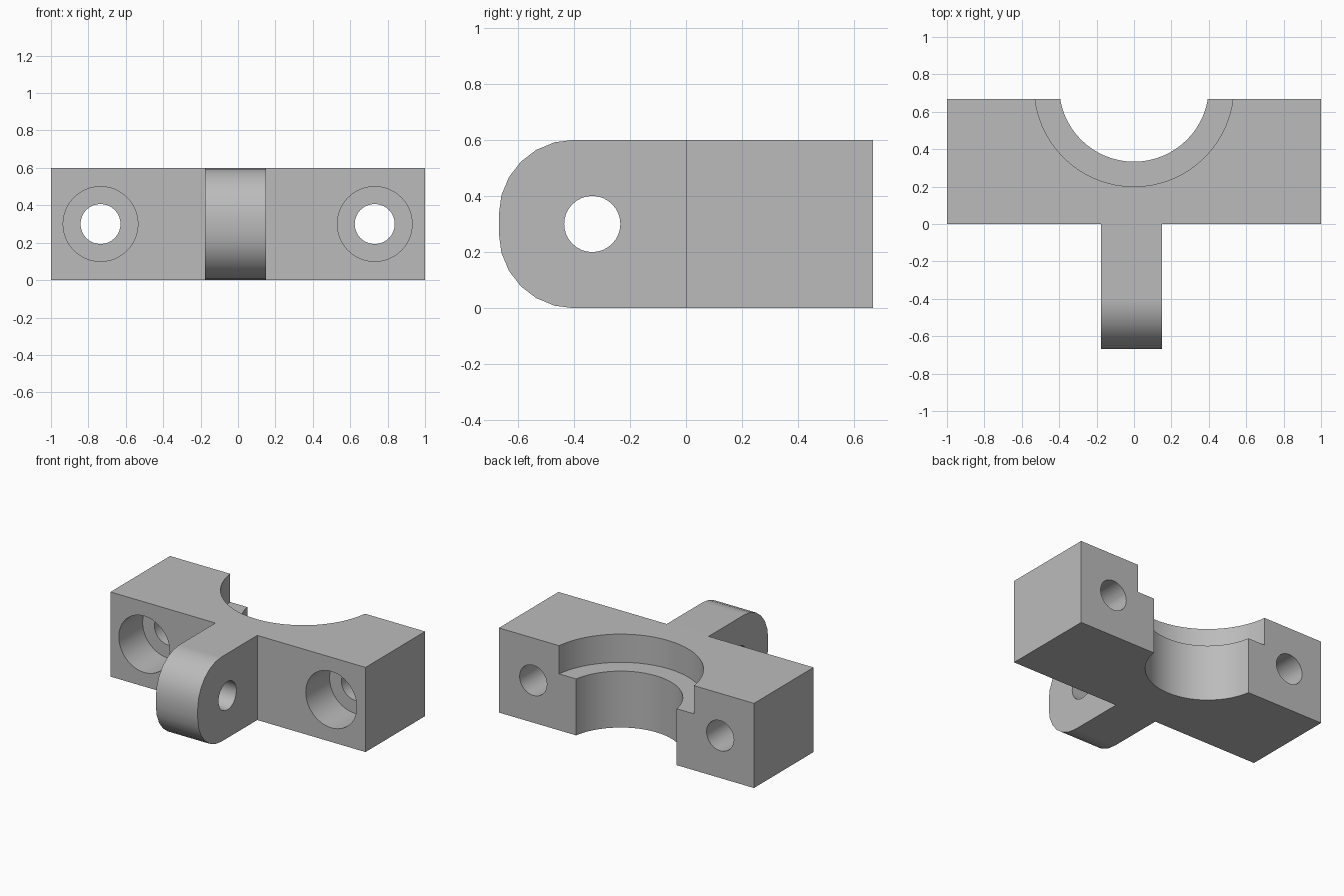
import bpy, bmesh, math
from mathutils import Matrix

if "Cube" in bpy.data.objects:
    bpy.data.objects.remove(bpy.data.objects["Cube"], do_unlink=True)

WIDTH, DEPTH, HEIGHT = 1.0, 0.667, 0.6      # half width, half depth, full height
TAB_L, TAB_R = -0.177, 0.151                # sides of the hinge tab
MID = HEIGHT / 2

grey = bpy.data.materials.new("plain_grey")
grey.use_nodes = True
colour = (0.5, 0.5, 0.5, 1)
grey.diffuse_color = colour
grey.node_tree.nodes["Principled BSDF"].inputs["Base Color"].default_value = colour


def make_object(name, bm):
    bmesh.ops.recalc_face_normals(bm, faces=bm.faces)
    mesh = bpy.data.meshes.new(name)
    bm.to_mesh(mesh)
    bm.free()
    mesh.materials.append(grey)
    obj = bpy.data.objects.new(name, mesh)
    bpy.context.collection.objects.link(obj)
    return obj


def cylinder(name, radius, start, end, axis, sides):
    """Cylinder running from start along the axis to the end coordinate."""
    i = "XYZ".index(axis)
    length = end - start[i]
    centre = list(start)
    centre[i] += length / 2
    turn = {"X": Matrix.Rotation(math.pi / 2, 4, "Y"),
            "Y": Matrix.Rotation(math.pi / 2, 4, "X"),
            "Z": Matrix.Identity(4)}[axis]
    bm = bmesh.new()
    bmesh.ops.create_cone(bm, cap_ends=True, segments=sides, radius1=radius,
                          radius2=radius, depth=length,
                          matrix=Matrix.Translation(centre) @ turn)
    return make_object(name, bm)


# T-shaped block: clamp half with a hinge tab at the front
bm = bmesh.new()
outline = [(-WIDTH, DEPTH), (-WIDTH, 0), (TAB_L, 0), (TAB_L, -DEPTH),
           (TAB_R, -DEPTH), (TAB_R, 0), (WIDTH, 0), (WIDTH, DEPTH)]
base = bm.faces.new([bm.verts.new((x, y, 0)) for x, y in outline])
top = bmesh.ops.extrude_face_region(bm, geom=[base])["geom"]
bmesh.ops.translate(bm, vec=(0, 0, HEIGHT),
                    verts=[v for v in top if isinstance(v, bmesh.types.BMVert)])

# Rounded nose of the tab
nose = [e for e in bm.edges
        if all(v.co.y < -DEPTH + 0.01 for v in e.verts)
        and abs(e.verts[0].co.z - e.verts[1].co.z) < 0.01]
bmesh.ops.bevel(bm, geom=nose, offset=0.267, segments=6, profile=0.5, affect="EDGES")
bracket = make_object("clamp_bracket", bm)

# Shaft bore with a wider step at the top, and the hinge pin hole
cutters = [
    cylinder("bore_cutter", 0.4, (0, 0.733, -0.1), 0.7, "Z", 64),
    cylinder("step_cutter", 0.533, (0, 0.733, 0.4), 0.7, "Z", 64),
    cylinder("pin_cutter", 0.1, (-0.4, -0.334, MID), 0.4, "X", 32),
]
# Counterbored bolt holes
for x in (-0.735, 0.731):
    cutters.append(cylinder("bolt_cutter", 0.107, (x, -0.1, MID), 0.8, "Y", 32))
    cutters.append(cylinder("counterbore_cutter", 0.2, (x, -0.1, MID), 0.267, "Y", 48))

bpy.ops.object.select_all(action="DESELECT")
bpy.context.view_layer.objects.active = bracket
bracket.select_set(True)
for cutter in cutters:
    cutter.hide_render = True
    cut = bracket.modifiers.new("cut", "BOOLEAN")
    cut.operation = "DIFFERENCE"
    cut.solver = "EXACT"
    cut.object = cutter
    bpy.ops.object.modifier_apply(modifier=cut.name)
    bpy.data.objects.remove(cutter, do_unlink=True)

# Smooth curved walls, crisp edges, flat planes
bpy.ops.object.shade_smooth_by_angle(angle=math.radians(30))
weighted = bracket.modifiers.new("weighted_normals", "WEIGHTED_NORMAL")
weighted.keep_sharp = True
